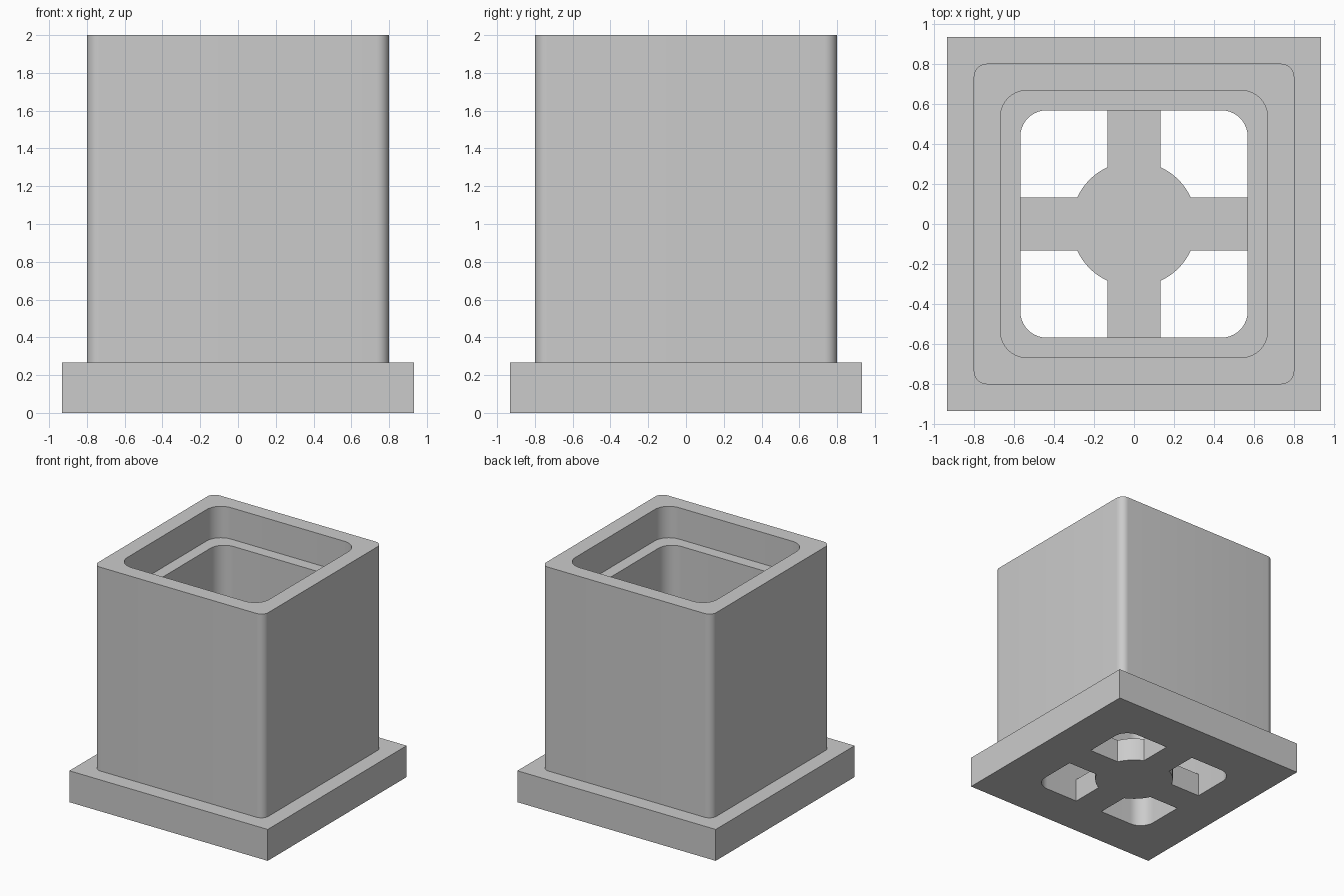
import bpy, bmesh
from math import radians, asin, pi, cos, sin
from mathutils import Vector, Matrix

cube = bpy.data.objects.get("Cube")
if cube:
    bpy.data.objects.remove(cube, do_unlink=True)

grey = bpy.data.materials.new("plain grey")
grey.use_nodes = True
grey.diffuse_color = (0.6, 0.6, 0.6, 1)
grey.node_tree.nodes["Principled BSDF"].inputs["Base Color"].default_value = (0.6, 0.6, 0.6, 1)

BORE = 0.567          # half width of the lower opening
ARM = 0.133           # half width of a cross arm
HUB = 0.313           # radius of the cross hub
CORNER_STEPS = 10


def finish(bm, name):
    bmesh.ops.recalc_face_normals(bm, faces=bm.faces)
    mesh = bpy.data.meshes.new(name)
    bm.to_mesh(mesh)
    bm.free()
    mesh.materials.append(grey)
    obj = bpy.data.objects.new(name, mesh)
    bpy.context.collection.objects.link(obj)
    bpy.ops.object.select_all(action="DESELECT")
    obj.select_set(True)
    bpy.context.view_layer.objects.active = obj
    bpy.ops.object.shade_smooth_by_angle(angle=radians(30))
    return obj


def rounded_square(half, radius, z):
    """Points of a square with rounded corners, centred on the z axis."""
    points = []
    for quarter in range(4):
        turn = Matrix.Rotation(quarter * pi / 2, 3, "Z")
        for step in range(CORNER_STEPS + 1):
            a = step / CORNER_STEPS * pi / 2
            c = half - radius
            points.append(turn @ Vector((c + radius * cos(a), c + radius * sin(a), z)))
    return points


# Housing: one closed wall section swept round as (half width, corner radius, height)
section = [
    (BORE, 0.13, 0), (0.933, 0, 0), (0.933, 0, 0.267),      # base plate
    (0.8, 0.067, 0.267), (0.8, 0.067, 2),                   # outer wall
    (0.667, 0.133, 2), (0.667, 0.133, 1.733),               # rim and recess
    (BORE, 0.13, 1.733),                                    # ledge
]
bm = bmesh.new()
rings = [[bm.verts.new(p) for p in rounded_square(*s)] for s in section]
for i, ring in enumerate(rings):
    following = rings[(i + 1) % len(rings)]
    for j in range(len(ring)):
        k = (j + 1) % len(ring)
        bm.faces.new((ring[j], ring[k], following[k], following[j]))
bmesh.ops.remove_doubles(bm, verts=bm.verts, dist=0.0001)
finish(bm, "housing")

# Cross-shaped floor with a round hub
bm = bmesh.new()
outline = []
start = asin(ARM / HUB)
for quarter in range(4):
    turn = Matrix.Rotation(quarter * pi / 2, 3, "Z")
    quarter_points = [(BORE, -ARM), (BORE, ARM)]
    for step in range(CORNER_STEPS + 1):
        a = start + (pi / 2 - 2 * start) * step / CORNER_STEPS
        quarter_points.append((HUB * cos(a), HUB * sin(a)))
    outline += [bm.verts.new(turn @ Vector((x, y, 0))) for x, y in quarter_points]
floor = bm.faces.new(outline)
top = bmesh.ops.extrude_face_region(bm, geom=[floor], use_keep_orig=True)["geom"]
bmesh.ops.translate(bm, vec=(0, 0, 0.2),
                    verts=[v for v in top if isinstance(v, bmesh.types.BMVert)])
finish(bm, "floor_cross")
